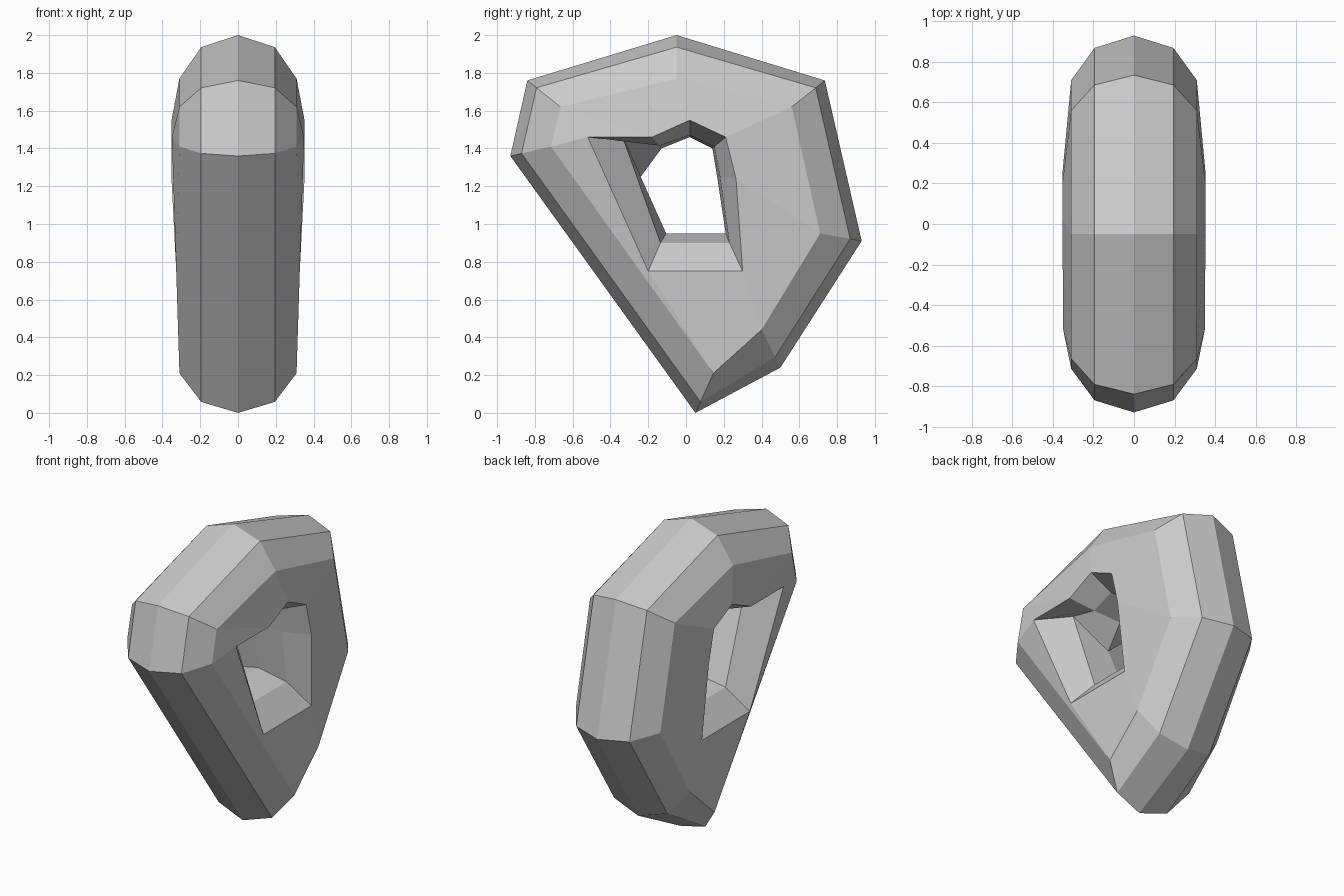
import bpy, bmesh

if "Cube" in bpy.data.objects:
    bpy.data.objects.remove(bpy.data.objects["Cube"])

# Seven-sided loops in the (y, z) plane, from outer rim round to the hole's waist
outer = [(-.05, 2.0), (.735, 1.76), (.93, .91), (.50, .24), (.05, 0), (-.93, 1.36), (-.84, 1.76)]
side = [(-.05, 1.77), (.56, 1.62), (.71, .95), (.40, .44), (.145, .21), (-.715, 1.41), (-.665, 1.62)]
hole = [(.02, 1.55), (.21, 1.46), (.265, 1.24), (.30, .75), (-.20, .75), (-.52, 1.46), (-.18, 1.46)]
throat = [(.02, 1.47), (.15, 1.41), (.18, 1.25), (.23, .90), (-.135, .90), (-.335, 1.46), (-.14, 1.415)]
waist = [(.02, 1.46), (.14, 1.40), (.165, 1.25), (.21, .95), (-.105, .95), (-.24, 1.25), (-.13, 1.40)]
# Outer bevel sits just over a quarter of the way in
bevel = [(a[0] + (b[0] - a[0]) * .277, a[1] + (b[1] - a[1]) * .277) for a, b in zip(outer, side)]
hole_x = [.352, .352, .352, .327, .327, .35, .352]

half = [(outer, [0] * 7), (bevel, [.195] * 7), (side, [.31] * 7),
        (hole, hole_x), (throat, [.195] * 7), (waist, [0] * 7)]

# Closed ring: right half, then mirrored left half
loops = half + [(p, [-x for x in xs]) for p, xs in reversed(half[1:-1])]
bm = bmesh.new()
rings = [[bm.verts.new((x, y, z)) for (y, z), x in zip(p, xs)] for p, xs in loops]
for i, a in enumerate(rings):
    b = rings[(i + 1) % len(rings)]
    for j in range(7):
        k = (j + 1) % 7
        bm.faces.new((a[j], b[j], b[k], a[k]))
bmesh.ops.recalc_face_normals(bm, faces=bm.faces)
mesh = bpy.data.meshes.new("faceted_ring")
bm.to_mesh(mesh)
bm.free()
bpy.context.collection.objects.link(bpy.data.objects.new("faceted_ring", mesh))
